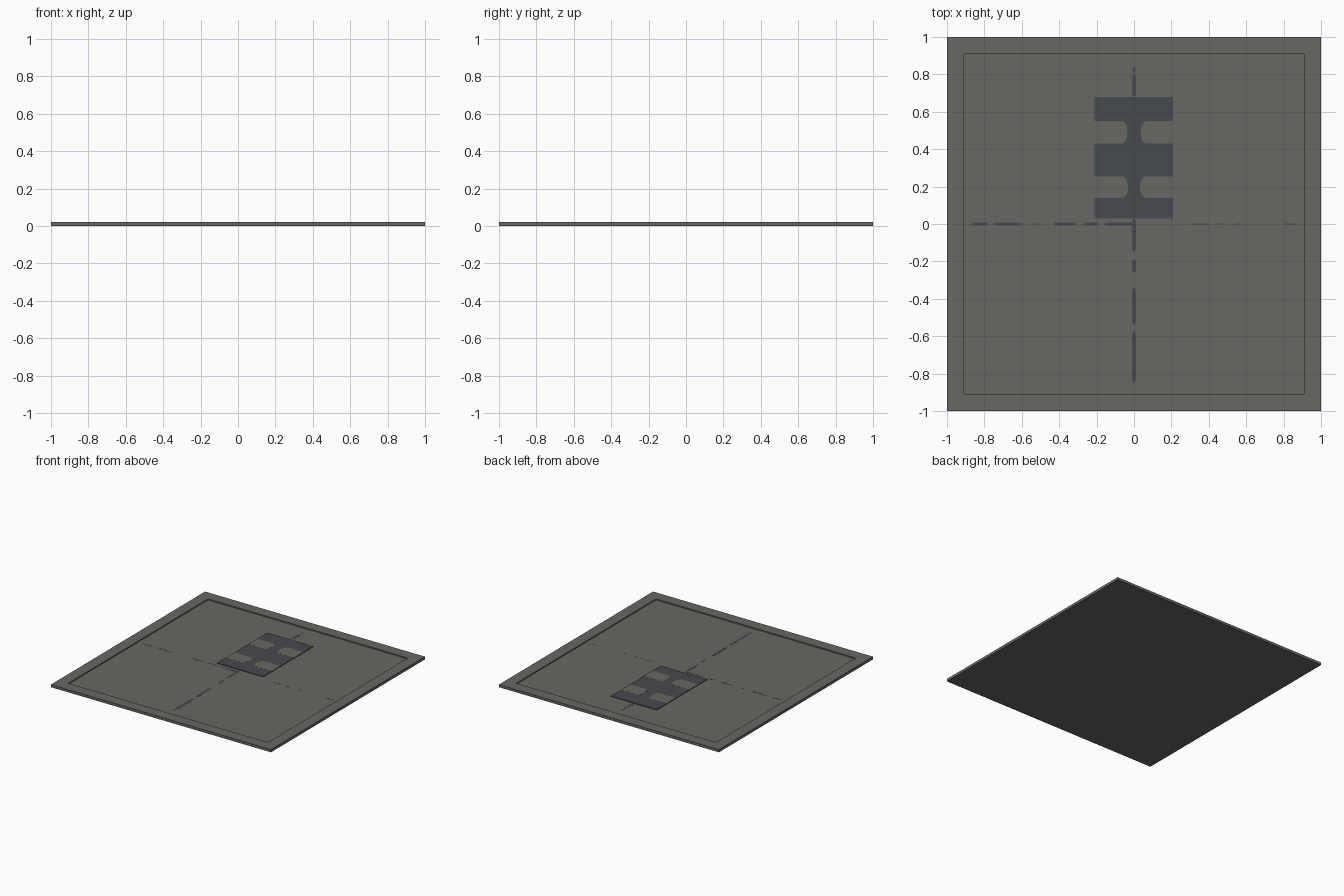
import bpy, bmesh, math

if "Cube" in bpy.data.objects:
    bpy.data.objects.remove(bpy.data.objects["Cube"])

TOP, FLOOR, PLATE = 0.022, 0.013, 0.018


def material(name, rgb):
    m = bpy.data.materials.new(name)
    m.diffuse_color = (*rgb, 1)
    m.use_nodes = True
    m.node_tree.nodes["Principled BSDF"].inputs["Base Color"].default_value = m.diffuse_color
    return m


grey = material("stone grey", (0.135, 0.138, 0.125))
slate = material("slate blue", (0.062, 0.067, 0.077))


def finish(name, bm, mat):
    bmesh.ops.recalc_face_normals(bm, faces=bm.faces)
    me = bpy.data.meshes.new(name)
    bm.to_mesh(me)
    bm.free()
    me.materials.append(mat)
    ob = bpy.data.objects.new(name, me)
    bpy.context.collection.objects.link(ob)
    return ob


def prism(name, pts, z0, z1, mat):
    """Extrude a flat outline from z0 to z1."""
    bm = bmesh.new()
    f = bm.faces.new([bm.verts.new((x, y, z0)) for x, y in pts])
    r = bmesh.ops.extrude_face_region(bm, geom=[f])
    for v in r["geom"]:
        if isinstance(v, bmesh.types.BMVert):
            v.co.z = z1
    return finish(name, bm, mat)


def rect(x0, x1, y0, y1):
    return [(x0, y0), (x1, y0), (x1, y1), (x0, y1)]


def ellipse(cx, cy, rx, ry, n=12):
    # slightly squared ellipse
    pts = []
    for i in range(n):
        a = 2 * math.pi * (i + 0.5) / n
        c, s = math.cos(a), math.sin(a)
        pts.append((cx + rx * math.copysign(abs(c) ** 0.6, c),
                    cy + ry * math.copysign(abs(s) ** 0.6, s)))
    return pts


# Tile with a shallow recessed floor inside a raised rim
bm = bmesh.new()
bmesh.ops.create_cube(bm, size=1)
for v in bm.verts:
    v.co = (v.co.x * 2, v.co.y * 2, (v.co.z + 0.5) * TOP)
top = max(bm.faces, key=lambda f: f.calc_center_median().z)
bmesh.ops.inset_region(bm, faces=[top], thickness=0.13)
ring = bmesh.ops.extrude_discrete_faces(bm, faces=[top])["faces"][0]
for v in ring.verts:
    v.co.z = FLOOR
finish("tile_base", bm, grey)

# Raised dark panel
prism("panel", rect(-0.21, 0.208, 0.03, 0.68), FLOOR - 0.002, PLATE, slate)

# Grey round-ended slots painted on both sides of the panel
for row, (y0, y1, tip) in enumerate([(0.14, 0.255, 0.032), (0.43, 0.55, 0.035)]):
    for side in (-1, 1):
        cy, h = (y0 + y1) / 2, (y1 - y0) / 2
        outer = 0.21 if side < 0 else 0.208
        pts = [(side * outer, y0)]
        for i in range(13):
            a = -math.pi / 2 + math.pi * i / 12
            pts.append((side * (tip + 0.035 * (1 - math.cos(a) ** 0.8)), cy + h * math.sin(a)))
        pts.append((side * outer, y1))
        prism(f"slot_{row}_{side}", pts, PLATE - 0.001, PLATE + 0.0005, grey)

# Worn centre-line dashes: (start, end, half width)
dashes_y = [(-0.85, -0.57, .012), (-0.54, -0.34, .012), (-0.26, -0.19, .012),
            (-0.15, 0.03, .012), (0.68, 0.80, .012), (0.81, 0.84, .007)]
dashes_x = [(-0.87, -0.78, .009), (-0.75, -0.60, .009), (-0.54, -0.51, .004),
            (-0.43, -0.31, .009), (-0.27, -0.19, .009), (-0.16, 0.01, .009),
            (0.30, 0.41, .003), (0.44, 0.48, .003), (0.54, 0.57, .003), (0.80, 0.868, .003)]
for i, (a, b, w) in enumerate(dashes_y):
    prism(f"dash_y_{i}", ellipse(0, (a + b) / 2, w, (b - a) / 2), FLOOR - 0.001, FLOOR + 0.0005, slate)
for i, (a, b, w) in enumerate(dashes_x):
    prism(f"dash_x_{i}", ellipse((a + b) / 2, 0, (b - a) / 2, w), FLOOR - 0.001, FLOOR + 0.0005, slate)
